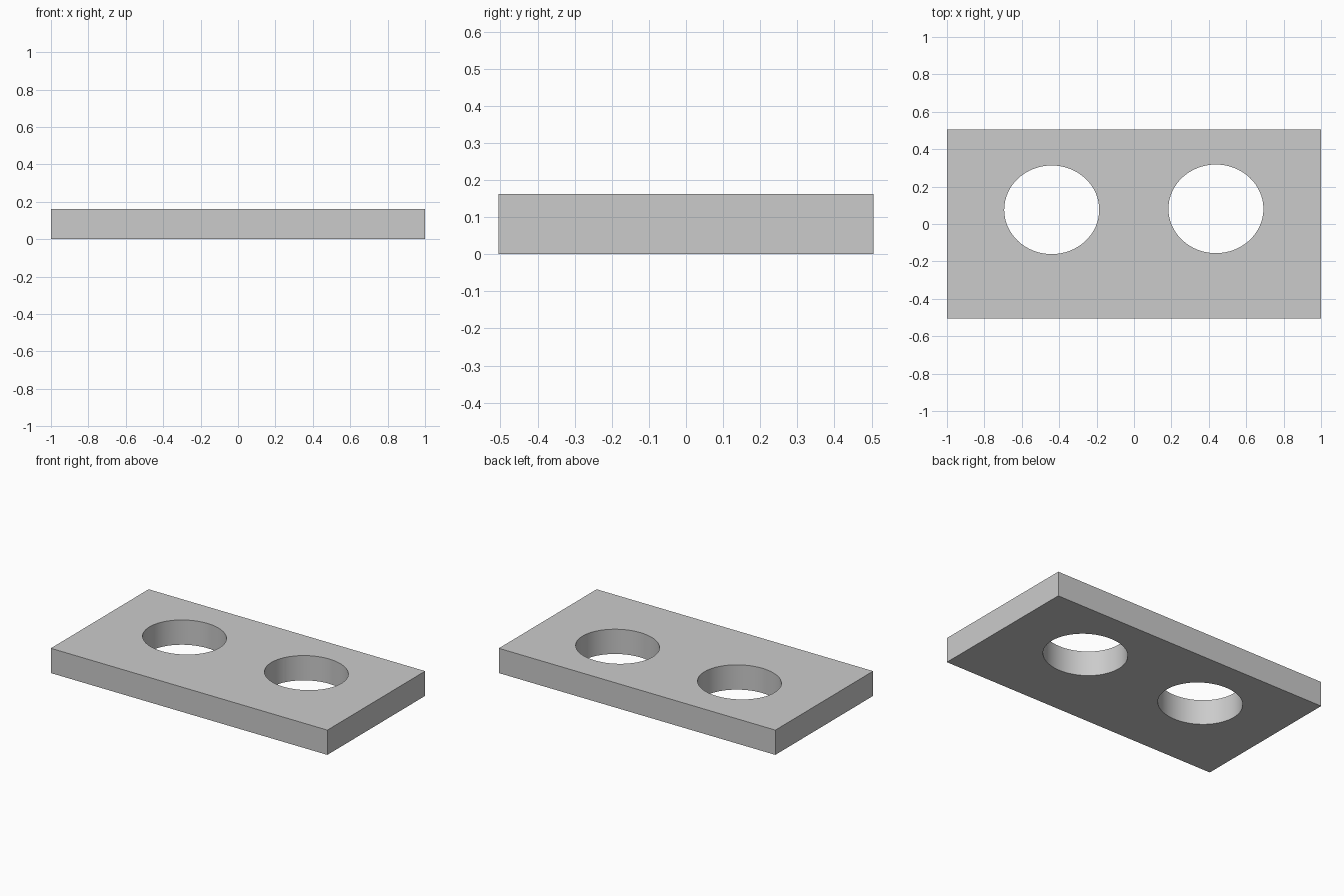
import bpy, math

if "Cube" in bpy.data.objects:
    bpy.data.objects.remove(bpy.data.objects["Cube"])

HEIGHT = 0.162

# Rectangular plate
bpy.ops.mesh.primitive_cube_add(size=1, location=(0, 0, HEIGHT / 2))
plate = bpy.context.object
plate.name = "plate"
plate.scale = (2.0, 1.01, HEIGHT)
bpy.ops.object.transform_apply(location=False, rotation=False, scale=True)


# Slightly oval through hole
def cut_hole(x, y):
    bpy.ops.mesh.primitive_cylinder_add(vertices=64, radius=1, depth=1,
                                        location=(x, y, HEIGHT / 2))
    cutter = bpy.context.object
    cutter.name = "hole_cutter"
    cutter.hide_render = True
    cutter.scale = (0.254, 0.237, HEIGHT * 3)
    bpy.ops.object.transform_apply(location=False, rotation=False, scale=True)
    bpy.ops.object.select_all(action='DESELECT')
    plate.select_set(True)
    bpy.context.view_layer.objects.active = plate
    mod = plate.modifiers.new("hole", 'BOOLEAN')
    mod.operation = 'DIFFERENCE'
    mod.solver = 'EXACT'
    mod.object = cutter
    bpy.ops.object.modifier_apply(modifier=mod.name)
    bpy.data.objects.remove(cutter, do_unlink=True)


for x, y in ((-0.44, 0.076), (0.438, 0.081)):
    cut_hole(x, y)

# Smooth hole walls, crisp plate edges
bpy.ops.object.shade_smooth_by_angle(angle=math.radians(30))
